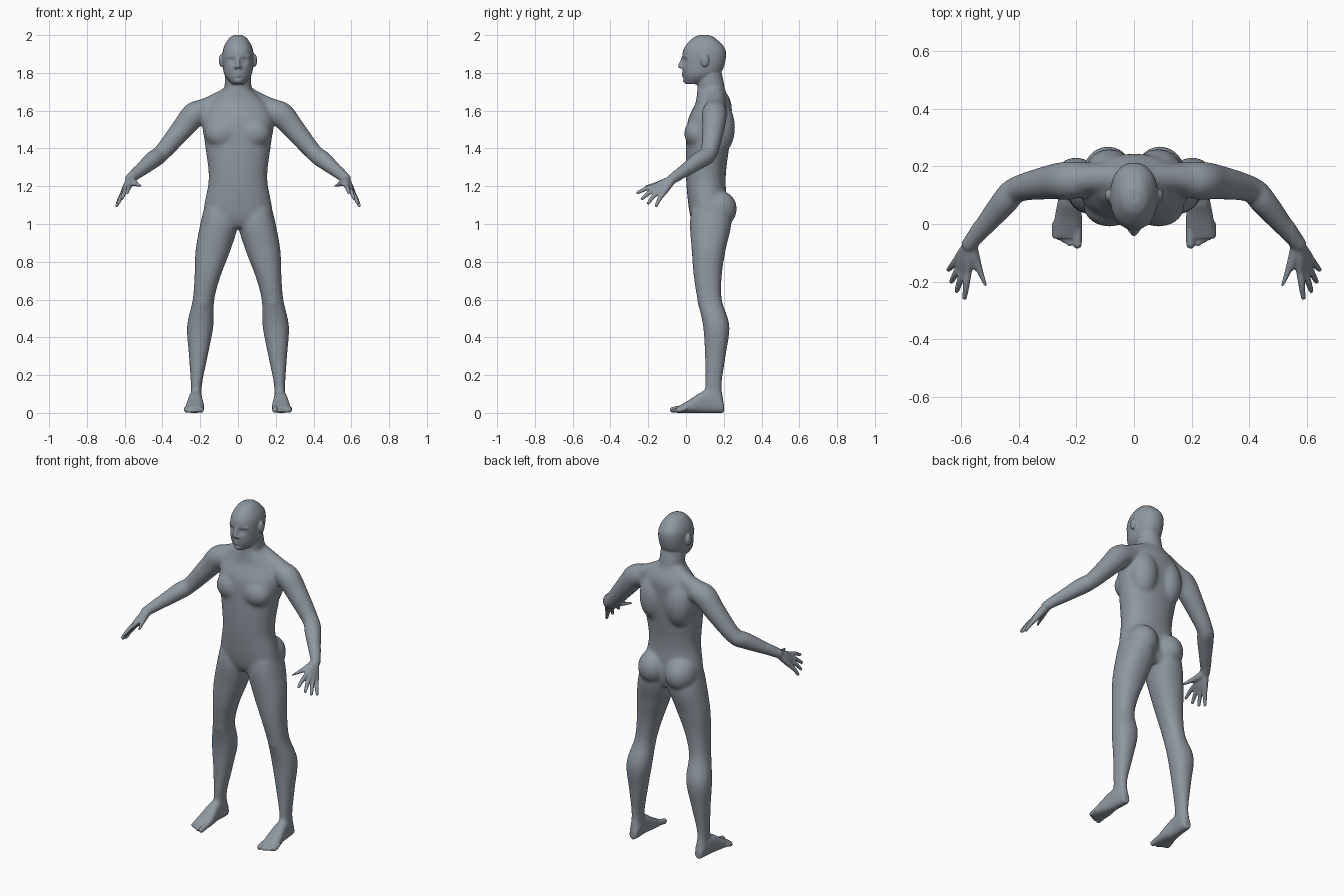
import bpy, bmesh, math
from mathutils import Vector, Matrix

cube = bpy.data.objects.get("Cube")
if cube:
    bpy.data.objects.remove(cube)

bm = bmesh.new()


def spline(rows, steps=7):
    """Smooth resampling of a short list of section rows (Hermite curve)."""
    rows = [Vector(row) for row in rows]
    last = len(rows) - 1
    slopes = [(rows[min(i + 1, last)] - rows[max(i - 1, 0)]) / 2 for i in range(len(rows))]
    result = []
    for i in range(last):
        for step in range(steps):
            t = step / steps
            ease = t * t * (3 - 2 * t)
            result.append(rows[i].lerp(rows[i + 1], ease)
                          + slopes[i] * (t * (1 - t) ** 2)
                          - slopes[i + 1] * (t * t * (1 - t)))
    return result + [rows[last]]


def oval(center, across, along, power=2, sides=32):
    """Superellipse ring around a center, spanned by two half axes."""
    ring = []
    for k in range(sides):
        angle = math.tau * k / sides
        c, s = math.cos(angle), math.sin(angle)
        ring.append(center + across * math.copysign(abs(c) ** (2 / power), c)
                    + along * math.copysign(abs(s) ** (2 / power), s))
    return ring


def loft(rings):
    """Skin a list of rings, cap both ends and return the vertices."""
    loops = [[bm.verts.new(point) for point in ring] for ring in rings]
    faces = [bm.faces.new(loops[0]), bm.faces.new(loops[-1])]
    for lower, upper in zip(loops, loops[1:]):
        for k in range(len(lower)):
            faces.append(bm.faces.new((lower[k - 1], lower[k], upper[k], upper[k - 1])))
    bmesh.ops.recalc_face_normals(bm, faces=faces)
    return [vert for loop in loops for vert in loop]


def upright(rows, power=2.2):
    """Sections stacked in height: z, left edge, right edge, front, back."""
    rings = []
    for z, left, right, front, back in spline(rows):
        center = Vector((left + right, front + back, 2 * z)) / 2
        rings.append(oval(center, Vector((right - left, 0, 0)) / 2,
                          Vector((0, back - front, 0)) / 2, power))
    return loft(rings)


def symmetric(rows):
    """Centred stack: z, half width, front, back."""
    return upright([(z, -half, half, front, back) for z, half, front, back in rows])


def ball(center, radii):
    bmesh.ops.create_uvsphere(bm, u_segments=24, v_segments=16, radius=1,
                              matrix=Matrix.Translation(center) @ Matrix.Diagonal((*radii, 1)))


def tube(*rows):
    """Round limb through rows of x, y, z, radius, with rounded ends."""
    points = spline(rows)
    rings = []
    for i, point in enumerate(points):
        ahead, behind = points[min(i + 1, len(points) - 1)], points[max(i - 1, 0)]
        way = (ahead - behind).xyz.normalized()
        across = way.orthogonal().normalized()
        if way.z < .99:
            across = way.cross(Vector((0, 0, 1))).normalized()
        rings.append(oval(point.xyz, across * point.w, way.cross(across) * point.w))
    loft(rings)
    for end in (points[0], points[-1]):
        ball(end.xyz, (end.w, end.w, end.w))


def build_trunk():
    symmetric([(.98, .09, .05, .2), (1.05, .18, .02, .22), (1.24, .155, 0, .21),
               (1.42, .175, 0, .23), (1.55, .19, .01, .24), (1.64, .15, .05, .24),
               (1.72, .06, .06, .2)])
    # Neck and shoulder slope
    tube((0, .15, 1.62, .075), (0, .12, 1.8, .068))
    tube((0, .15, 1.7, .055), (.12, .16, 1.64, .05), (.23, .15, 1.59, .055))
    # Chest, shoulder blade and buttock
    ball((.085, .06, 1.48), (.09, .07, .08))
    ball((.085, .18, 1.51), (.085, .08, .14))
    ball((.09, .17, 1.08), (.09, .1, .1))


def build_leg():
    upright([(1.08, .03, .18, .03, .22), (1, 0, .2, .02, .24), (.86, .04, .225, .03, .21),
             (.73, .09, .23, .04, .19), (.6, .125, .24, .06, .19), (.46, .13, .27, .09, .23),
             (.3, .16, .26, .1, .21), (.15, .19, .25, .1, .19), (.05, .19, .25, .1, .2)])
    ball((.185, .095, .59), (.04, .035, .05))


def build_foot():
    rings = []
    for y, inner, outer, top in spline([(.2, .2, .24, .05), (.17, .19, .25, .11), (.1, .19, .26, .12),
                                        (.02, .18, .275, .07), (-.05, .185, .28, .03)]):
        rings.append(oval(Vector((inner + outer, 2 * y, top)) / 2,
                          Vector((outer - inner, 0, 0)) / 2, Vector((0, 0, top / 2)), power=2.5))
    loft(rings)
    # Big toe, then four small toes that step back
    tube((.196, 0, .03, .016), (.196, -.07, .016, .016))
    for k in range(4):
        x = .223 + .0175 * k
        tip = -.068 + .01 * k
        tube((x, 0, .025, .01), (x, tip, .011, .01))


def build_arm():
    tube((.17, .155, 1.6, .06), (.23, .15, 1.58, .067), (.29, .145, 1.51, .06),
         (.405, .12, 1.375, .046), (.45, .075, 1.34, .047), (.57, -.07, 1.24, .027))


def build_hand():
    wrist = Vector((.57, -.075, 1.235))
    # Knuckles and fingertips fan out from the index to the little finger
    for k in range(4):
        across = k / 3
        bulge = math.sin(math.pi * across)
        knuckle = Vector((.575, -.165, 1.2)).lerp(Vector((.613, -.125, 1.155)), across)
        tip = Vector((.587, -.256, 1.165)).lerp(Vector((.642, -.158, 1.097)), across)
        knuckle += Vector((.004, -.01, 0)) * bulge
        tip += Vector((.01, -.01, -.01)) * bulge
        middle = knuckle.lerp(tip, .5) + Vector((0, 0, .005))
        tube((*wrist, .023), (*wrist.lerp(knuckle, .6), .019), (*knuckle, .014))
        tube((*knuckle, .0135), (*middle, .012), (*tip, .009))
    # Thumb
    tube((.56, -.085, 1.23, .022), (.535, -.16, 1.21, .015), (.514, -.214, 1.2, .01))


def build_head():
    skull = symmetric([(2, .02, .07, .12), (1.98, .05, .03, .16), (1.92, .08, -.015, .21),
                       (1.83, .08, -.02, .2), (1.78, .067, -.014, .16), (1.74, .03, 0, .08)])
    # Eye sockets pressed into the skull
    for vert in skull:
        socket = Vector((math.copysign(.034, vert.co.x), -.012, 1.866))
        vert.co.y += .016 * math.exp(-((vert.co - socket).length / .017) ** 2)
    # Eye, brow, nose and nostril
    ball((.034, .01, 1.865), (.015, .014, .011))
    tube((.012, -.012, 1.888, .009), (.055, .006, 1.885, .007))
    tube((0, -.014, 1.88, .009), (0, -.032, 1.835, .0115))
    ball((.013, -.02, 1.83), (.009, .012, .008))
    # Lips, chin and ear
    for height in (1.798, 1.785):
        tube((0, -.016, height, .007), (.025, -.006, height, .004))
    ball((0, -.002, 1.76), (.022, .014, .015))
    ball((.09, .1, 1.865), (.011, .022, .034))


for build in (build_trunk, build_leg, build_foot, build_arm, build_hand, build_head):
    build()

mesh = bpy.data.meshes.new("body")
bm.to_mesh(mesh)
bm.free()
body = bpy.data.objects.new("body", mesh)
bpy.context.collection.objects.link(body)

# Mirror the half and fuse the parts into one skin
mirror = body.modifiers.new("mirror", "MIRROR")
mirror.use_mirror_merge = False
fuse = body.modifiers.new("fuse", "REMESH")
fuse.mode = "VOXEL"
fuse.voxel_size = .005
graph = bpy.context.evaluated_depsgraph_get()
skin = bpy.data.meshes.new_from_object(body.evaluated_get(graph))
body.modifiers.clear()
body.data = skin

# Relax trunk and limbs strongly, and face, hands and feet lightly
bm = bmesh.new()
bm.from_mesh(skin)
broad = [vert for vert in bm.verts if .1 < vert.co.z < 1.73 and abs(vert.co.x) < .55]
for verts, rounds in ((broad, 30), (bm.verts[:], 3)):
    for _ in range(rounds):
        bmesh.ops.smooth_vert(bm, verts=verts, factor=.5,
                              use_axis_x=True, use_axis_y=True, use_axis_z=True)
bm.to_mesh(skin)
bm.free()

# Single skin colour
grey = bpy.data.materials.new("slate grey")
grey.use_nodes = True
grey.diffuse_color = (.27, .31, .35, 1)
grey.node_tree.nodes["Principled BSDF"].inputs["Base Color"].default_value = grey.diffuse_color
skin.materials.clear()
skin.materials.append(grey)
skin.shade_smooth()
